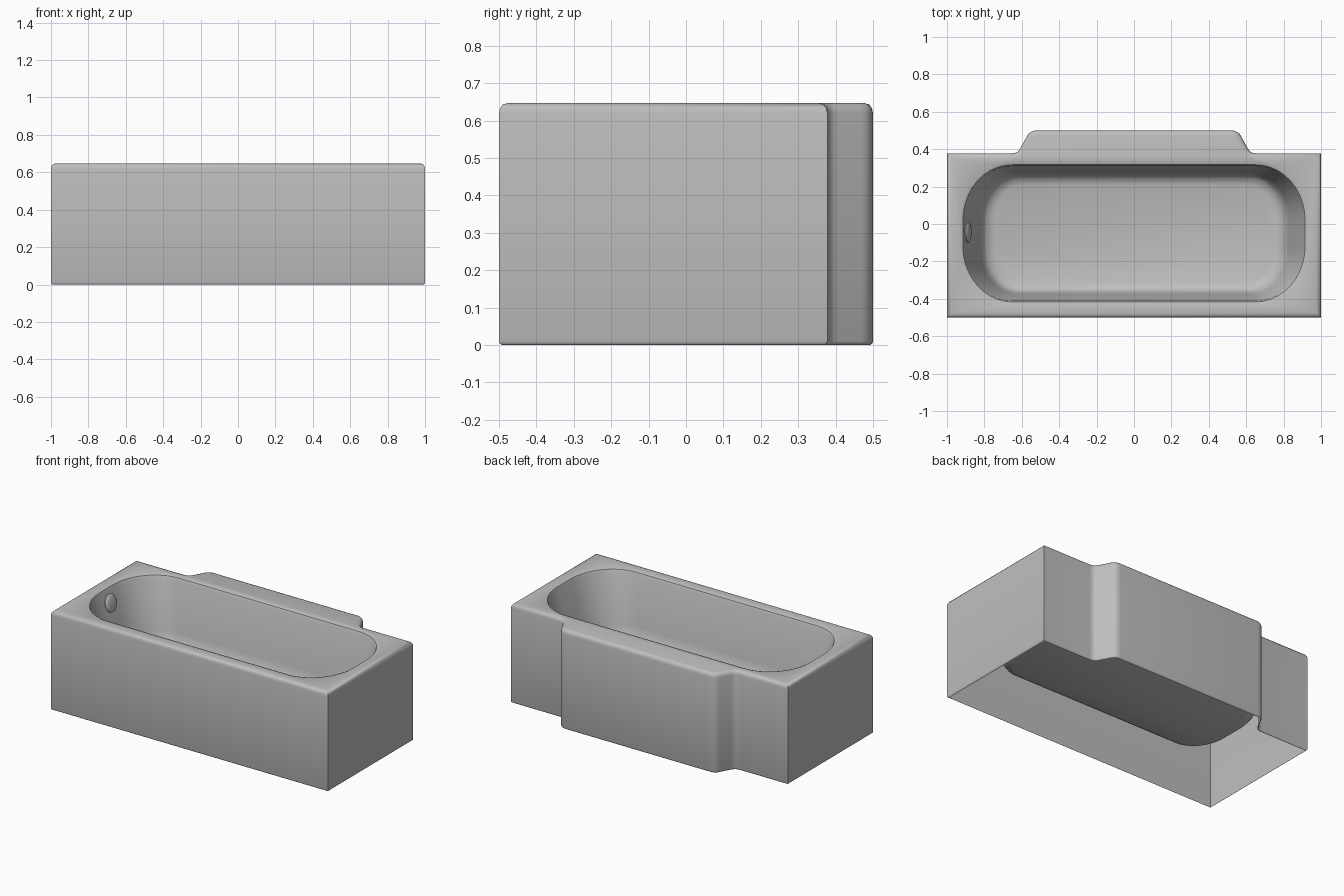
import bpy, bmesh, math
from mathutils import Vector, Matrix

old = bpy.data.objects.get("Cube")
if old:
    bpy.data.objects.remove(old, do_unlink=True)

enamel = bpy.data.materials.new("grey enamel")
enamel.use_nodes = True
grey = (0.52, 0.52, 0.52, 1)
enamel.diffuse_color = grey
enamel.node_tree.nodes["Principled BSDF"].inputs["Base Color"].default_value = grey

TOP = 0.647


def finish(bm, name):
    mesh = bpy.data.meshes.new(name)
    bm.to_mesh(mesh)
    bm.free()
    obj = bpy.data.objects.new(name, mesh)
    bpy.context.collection.objects.link(obj)
    mesh.materials.append(enamel)
    bpy.ops.object.select_all(action='DESELECT')
    obj.select_set(True)
    bpy.context.view_layer.objects.active = obj
    bpy.ops.object.shade_smooth_by_angle(angle=math.radians(40))
    return obj


def fillet(before, corner, after, r, steps=5):
    """Round one corner of an outline with a curve of radius r."""
    a, c, b = Vector(before), Vector(corner), Vector(after)
    u, v = (a - c).normalized(), (b - c).normalized()
    reach = r / math.tan(u.angle(v) / 2)
    p, q = c + u * reach, c + v * reach
    out = []
    for i in range(steps + 1):
        t = i / steps
        out.append(p * (1 - t) ** 2 + c * 2 * t * (1 - t) + q * t * t)
    return out


def inset(points, d):
    """Move a counter-clockwise outline inward by d with mitred corners."""
    out = []
    for i, p in enumerate(points):
        e1 = (p - points[i - 1]).normalized()
        e2 = (points[(i + 1) % len(points)] - p).normalized()
        n1, n2 = Vector((-e1.y, e1.x)), Vector((-e2.y, e2.x))
        out.append(p + (n1 + n2) * d / (1 + n1.dot(n2)))
    return out


def oval(dx, dy, steps=10):
    """Basin outline: a rectangle with large elliptical corners."""
    hx, hy, cy = 0.908 - dx, 0.36 - dy, -0.05
    rx, ry = 0.26 - dx * 0.7, 0.29 - dy * 1.1
    out = []
    for k, (sx, sy) in enumerate([(1, 1), (-1, 1), (-1, -1), (1, -1)]):
        for i in range(steps + 1):
            a = math.pi / 2 * (k + i / steps)
            out.append(Vector((sx * (hx - rx) + rx * math.cos(a),
                               cy + sy * (hy - ry) + ry * math.sin(a))))
    return out


def ring(bm, points, z):
    return [bm.verts.new((p.x, p.y, z)) for p in points]


def loft(bm, rings):
    for a, b in zip(rings, rings[1:]):
        for i in range(len(a)):
            j = (i + 1) % len(a)
            bm.faces.new((a[i], a[j], b[j], b[i]))


# Outer outline with the raised service bulge along the back
foot, crest = (0.622, 0.378), (0.556, 0.5)
half = [Vector((1, -0.5)), Vector((1, 0.378))]
half += fillet(half[1], foot, crest, 0.05)
half += fillet(foot, crest, (0, 0.5), 0.06)
outline = half + [Vector((-p.x, p.y)) for p in reversed(half)]

# Tub: apron, rim and basin as one open-bottomed skin
bm = bmesh.new()
apron = [ring(bm, inset(outline, d), z) for d, z in
         [(0.008, 0), (0.002, 0.004), (0, 0.01), (0, 0.62),
          (0.003, 0.633), (0.01, 0.643), (0.024, TOP)]]
loft(bm, apron)
basin = [ring(bm, oval(dx, dy), z) for dx, dy, z in
         [(-0.022, -0.022, TOP), (-0.007, -0.007, 0.641), (0, 0, 0.625),
          (0.08, 0.035, 0.31), (0.098, 0.046, 0.255),
          (0.122, 0.064, 0.226), (0.165, 0.1, 0.212)]]
loft(bm, basin)
bm.faces.new(basin[-1])
bm.edges.ensure_lookup_table()
rim = [e for e in bm.edges if e.is_boundary
       and all(abs(v.co.z - TOP) < 1e-4 for v in e.verts)]
bmesh.ops.triangle_fill(bm, use_beauty=True, use_dissolve=False,
                        edges=rim, normal=(0, 0, 1))
finish(bm, "bathtub_shell")

# Domed overflow cover on the sloping end wall
bm = bmesh.new()
disc = [[bm.verts.new((r * math.cos(i * math.tau / 24),
                       r * math.sin(i * math.tau / 24), h)) for i in range(24)]
        for r, h in [(0.056, -0.01), (0.056, 0.004), (0.05, 0.01),
                     (0.035, 0.014), (0.015, 0.016)]]
loft(bm, disc)
bm.faces.new(disc[-1])
cover = finish(bm, "overflow_cover")
slope = math.atan2(0.08, 0.315)
cover.matrix_world = (Matrix.Translation((-0.89, -0.043, 0.552))
                      @ Matrix.Rotation(math.pi / 2 - slope, 4, 'Y'))
